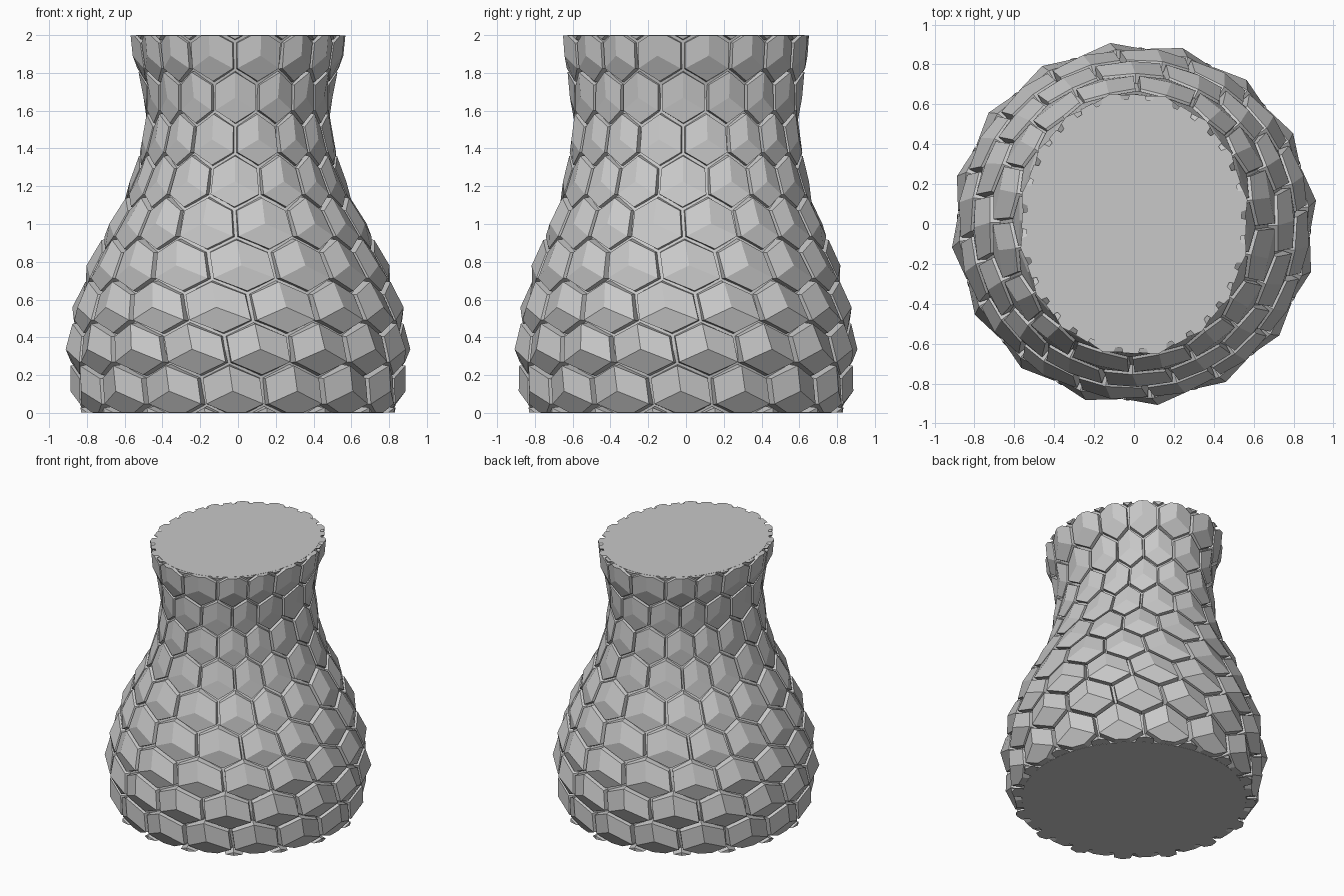
import bpy
import bmesh
import math

cube = bpy.data.objects.get("Cube")
if cube:
    bpy.data.objects.remove(cube, do_unlink=True)

AROUND = 16          # tiles in a ring
PITCH = 0.222        # height between rings
FIRST = 0.115        # centre height of the lowest full ring

# Vase profile: height, half width, half depth, twist in tiles
PROFILE = [
    (-0.3, 0.67, 0.67, 0.1),
    (0.0, 0.77, 0.77, -0.03),
    (0.33, 0.835, 0.83, -0.17),
    (0.55, 0.81, 0.81, -0.3),
    (0.78, 0.735, 0.75, -0.45),
    (1.0, 0.635, 0.68, -0.57),
    (1.2, 0.53, 0.605, -0.56),
    (1.45, 0.465, 0.57, -0.56),
    (1.67, 0.45, 0.565, -0.56),
    (1.9, 0.52, 0.61, -0.56),
    (2.3, 0.6, 0.68, -0.56),
]


def section(z):
    """Half width, half depth and twist at a height."""
    for low, high in zip(PROFILE, PROFILE[1:]):
        if z <= high[0]:
            break
    f = (z - low[0]) / (high[0] - low[0])
    return [a + (b - a) * f for a, b in zip(low[1:], high[1:])]


def surface(u, z, lift=0.0):
    """Point on the vase; u counts tiles around from the front."""
    a, b, twist = section(z)
    t = (u + twist) * math.tau / AROUND - math.pi / 2
    s = min(1, max(0, (z - 0.3) / 0.7))
    t += s * (0.04 * math.sin(4 * t) - 0.0425 * math.sin(2 * t))
    return ((a + lift) * math.cos(t), (b + lift) * math.sin(t), z)


def tile_height(z):
    return 0.1 - 0.05 * min(1, max(0, z / 1.2))


def finish(bm, name, material):
    bmesh.ops.recalc_face_normals(bm, faces=bm.faces)
    mesh = bpy.data.meshes.new(name)
    bm.to_mesh(mesh)
    bm.free()
    mesh.materials.append(material)
    obj = bpy.data.objects.new(name, mesh)
    bpy.context.collection.objects.link(obj)
    return obj


def add_tile(bm, u, z):
    """Raised hexagon whose top is three rhombi meeting at a point."""
    height = tile_height(z)

    def ring(scale, lifts):
        verts = []
        for i in range(6):
            angle = math.pi / 2 + i * math.pi / 3
            du = math.cos(angle) / math.sqrt(3) * scale
            dz = math.sin(angle) * PITCH * 2 / 3 * scale
            verts.append(bm.verts.new(surface(u + du, z + dz, lifts[i % 2])))
        return verts

    base = ring(0.98, (-0.03, -0.03))
    rim = ring(0.91, (0.72 * height, 0.44 * height))
    apex = bm.verts.new(surface(u, z, height))
    bm.faces.new(base[::-1])
    for i in range(6):
        j = (i + 1) % 6
        bm.faces.new((base[i], base[j], rim[j], rim[i]))
    for i in range(0, 6, 2):
        bm.faces.new((apex, rim[i], rim[i + 1], rim[(i + 2) % 6]))


grey = bpy.data.materials.new("plain grey")
grey.use_nodes = True
colour = (0.58, 0.58, 0.58, 1)
grey.diffuse_color = colour
grey.node_tree.nodes["Principled BSDF"].inputs["Base Color"].default_value = colour

# Solid vase body with flat ends
bm = bmesh.new()
SIDES, LEVELS = 96, 30
rings = [[bm.verts.new(surface(i * AROUND / SIDES, 2 * k / LEVELS))
          for i in range(SIDES)] for k in range(LEVELS + 1)]
for low, high in zip(rings, rings[1:]):
    for i in range(SIDES):
        j = (i + 1) % SIDES
        bm.faces.new((low[i], low[j], high[j], high[i]))
bm.faces.new(rings[0][::-1])
bm.faces.new(rings[-1])
body = finish(bm, "vase_body", grey)

# Staggered rings of faceted tiles, trimmed flush with both ends
bm = bmesh.new()
for row in range(-1, 10):
    for i in range(AROUND):
        add_tile(bm, i + 0.5 * (row % 2), FIRST + PITCH * row)
for z, direction in ((0.001, -1), (1.999, 1)):
    bmesh.ops.bisect_plane(bm, geom=bm.verts[:] + bm.edges[:] + bm.faces[:],
                           plane_co=(0, 0, z), plane_no=(0, 0, direction),
                           clear_outer=True)
    bmesh.ops.holes_fill(bm, edges=[e for e in bm.edges if e.is_boundary], sides=0)
tiles = finish(bm, "hexagon_tiles", grey)
tiles.parent = body
